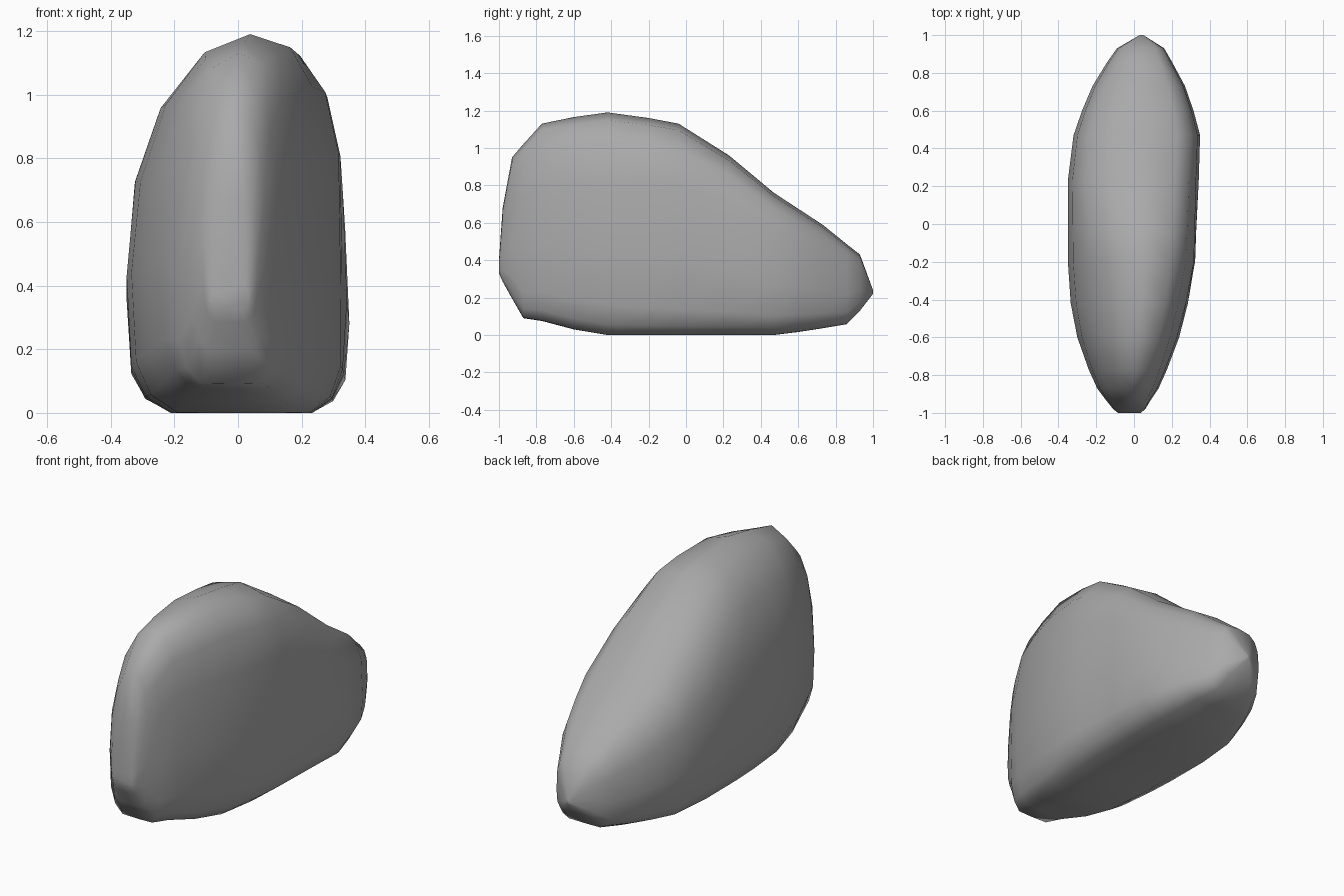
import bpy, bmesh, math

if "Cube" in bpy.data.objects:
    bpy.data.objects.remove(bpy.data.objects["Cube"])

# Cross-section stations: y, bottom z, top z, left x, right x
STATIONS = [
    (-1.00, .33, .40, -.085, .035),
    (-.98, .285, .68, -.11, .06),
    (-.93, .195, .95, -.15, .09),
    (-.87, .09, 1.02, -.195, .13),
    (-.77, .075, 1.13, -.24, .175),
    (-.60, .03, 1.165, -.30, .24),
    (-.42, 0, 1.19, -.335, .29),
    (-.20, 0, 1.16, -.35, .335),
    (-.04, 0, 1.13, -.35, .34),
    (.23, 0, .96, -.35, .345),
    (.47, 0, .76, -.32, .35),
    (.60, .016, .675, -.275, .315),
    (.73, .036, .59, -.22, .27),
    (.86, .058, .485, -.14, .20),
    (.93, .13, .43, -.09, .16),
    (1.00, .22, .24, .03, .05),
]
SIDES = 16


def power(v, e):
    return math.copysign(abs(v) ** e, v)


def section(y, low, high, left, right):
    """Rounded crown over a boxier, flat-bottomed base; squarer at the back."""
    ridge = .04 - .06 * max(0, (-y - .4) / .6)
    mid = low + .37 * (high - low)
    back = min(1, max(0, (y + .4) / .8))
    points = []
    for i in range(SIDES):
        a = math.tau * i / SIDES
        c, s = math.cos(a), math.sin(a)
        e = .45 + .15 * abs(y)
        if s >= 0:
            e = .72 - .2 * back if c > 0 else 1 - .28 * back
        reach = right - ridge if c > 0 else ridge - left
        rise = high - mid if s >= 0 else (mid - low) * 1.04
        x = ridge + reach * power(c, e)
        z = max(low, mid + rise * power(s, e))
        # Shallow hollow in the right flank
        if c > .2:
            x -= .02 * math.exp(-((y + .1) / .3) ** 2 - ((z - .55) / .2) ** 2)
        points.append((x, y, z))
    return points


# Boulder body lofted front to back
bm = bmesh.new()
rings = [[bm.verts.new(p) for p in section(*st)] for st in STATIONS]
for a, b in zip(rings, rings[1:]):
    for i in range(SIDES):
        j = (i + 1) % SIDES
        bm.faces.new((a[i], a[j], b[j], b[i]))
bm.faces.new(rings[0])
bm.faces.new(rings[-1])
bmesh.ops.recalc_face_normals(bm, faces=bm.faces)
for f in bm.faces:
    f.smooth = True
mesh = bpy.data.meshes.new("boulder")
bm.to_mesh(mesh)
bm.free()
boulder = bpy.data.objects.new("boulder", mesh)
bpy.context.collection.objects.link(boulder)

# Darker stone grey
stone = bpy.data.materials.new("stone")
stone.diffuse_color = (.4, .4, .4, 1)
stone.use_nodes = True
stone.node_tree.nodes["Principled BSDF"].inputs["Base Color"].default_value = stone.diffuse_color
mesh.materials.append(stone)
